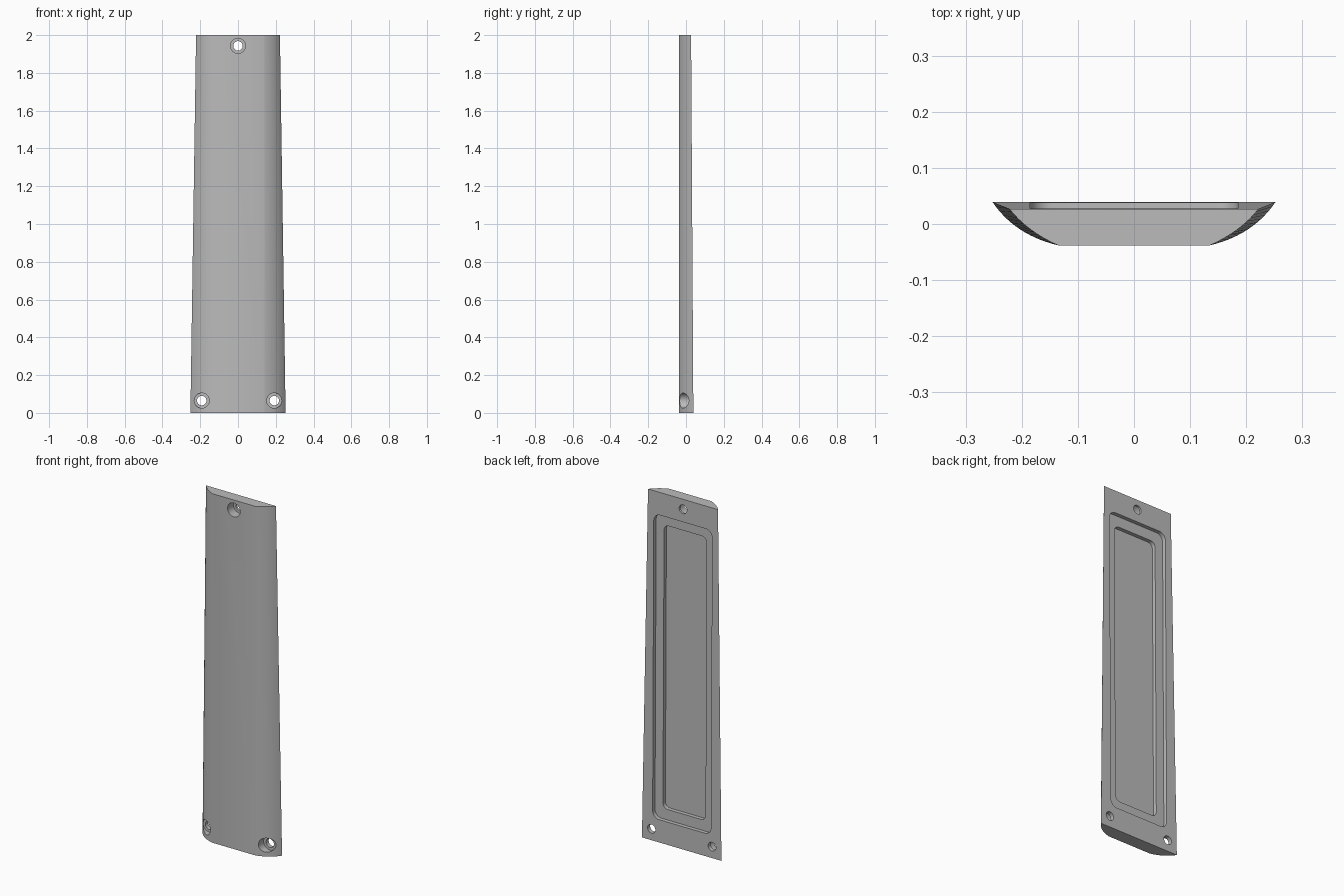
import bpy, bmesh, math

cube = bpy.data.objects.get("Cube")
if cube:
    bpy.data.objects.remove(cube, do_unlink=True)

grey = bpy.data.materials.new("plain_grey")
grey.use_nodes = True
grey.diffuse_color = (0.5, 0.5, 0.5, 1)
grey.node_tree.nodes["Principled BSDF"].inputs["Base Color"].default_value = (0.5, 0.5, 0.5, 1)

HEIGHT = 2.0
FRONT_Y = -0.038
FLAT_HALF = 0.135


def back_y(z):
    """The back plane leans forward towards the top."""
    return 0.039 - 0.012 * z / HEIGHT


def loft(name, loops):
    """Solid through matching closed loops of points, capped at both ends."""
    bm = bmesh.new()
    rings = [[bm.verts.new(p) for p in loop] for loop in loops]
    n = len(rings[0])
    for a, b in zip(rings, rings[1:]):
        for i in range(n):
            j = (i + 1) % n
            bm.faces.new((a[i], a[j], b[j], b[i]))
    bm.faces.new(rings[0])
    bm.faces.new(rings[-1])
    bmesh.ops.recalc_face_normals(bm, faces=bm.faces[:])
    mesh = bpy.data.meshes.new(name)
    bm.to_mesh(mesh)
    bm.free()
    mesh.materials.append(grey)
    obj = bpy.data.objects.new(name, mesh)
    bpy.context.collection.objects.link(obj)
    return obj


def section(z, half, control):
    """Flat front, curved flanks meeting the back plane in a thin edge."""
    ends = (half, back_y(z)), control, (FLAT_HALF, FRONT_Y)
    steps = 14
    right = []
    for i in range(steps + 1):
        t = i / steps
        w = (1 - t) ** 2, 2 * t * (1 - t), t * t
        right.append(tuple(sum(k * p[c] for k, p in zip(w, ends)) for c in (0, 1)))
    return [(x, y, z) for x, y in right] + [(-x, y, z) for x, y in reversed(right)]


def cut(body, cutter):
    mod = body.modifiers.new(cutter.name, "BOOLEAN")
    mod.operation = "DIFFERENCE"
    mod.solver = "EXACT"
    mod.object = cutter
    cutter.hide_render = True
    cutter.hide_viewport = True


def recess(name, half, z0, z1, radius, near, depth):
    """Rounded rectangular pocket that follows the leaning back plane."""
    outline = []
    corners = ((half, z1), (-half, z1), (-half, z0), (half, z0))
    for q, (x, z) in enumerate(corners):
        cx = x - math.copysign(radius, x)
        cz = z + (-radius if z == z1 else radius)
        for i in range(9):
            a = math.pi / 2 * (q + i / 8)
            outline.append((cx + radius * math.cos(a), cz + radius * math.sin(a)))
    return loft(name, [[(x, back_y(z) - d, z) for x, z in outline] for d in (near, depth)])


def bore(name, x, z, radius, y0, y1):
    ring = [math.tau * i / 32 for i in range(32)]
    return loft(name, [[(x + radius * math.cos(a), y, z + radius * math.sin(a)) for a in ring]
                       for y in (y0, y1)])


# Tapered cover panel
panel = loft("cover_panel", [section(0, 0.252, (0.212, -0.02)),
                             section(HEIGHT, 0.222, (0.19, -0.014))])

# Stepped pocket in the back
cut(panel, recess("outer_recess_cutter", 0.185, 0.13, 1.87, 0.04, -0.05, 0.022))
cut(panel, recess("inner_recess_cutter", 0.135, 0.19, 1.81, 0.03, 0.01, 0.044))

# Counterbored screw holes
for label, x, z in (("top", 0, 1.943), ("left", 0.192, 0.065), ("right", -0.192, 0.065)):
    cut(panel, bore(label + "_counterbore_cutter", x, z, 0.04, -0.1, 0.015))
    cut(panel, bore(label + "_hole_cutter", x, z, 0.025, -0.12, 0.1))

# Smooth flanks with crisp edges
bpy.ops.object.select_all(action="DESELECT")
panel.select_set(True)
bpy.context.view_layer.objects.active = panel
for mod in list(panel.modifiers):
    bpy.ops.object.modifier_apply(modifier=mod.name)
for helper in [o for o in bpy.data.objects if o.name.endswith("_cutter")]:
    bpy.data.objects.remove(helper, do_unlink=True)
bpy.ops.object.shade_smooth_by_angle(angle=math.radians(25))
